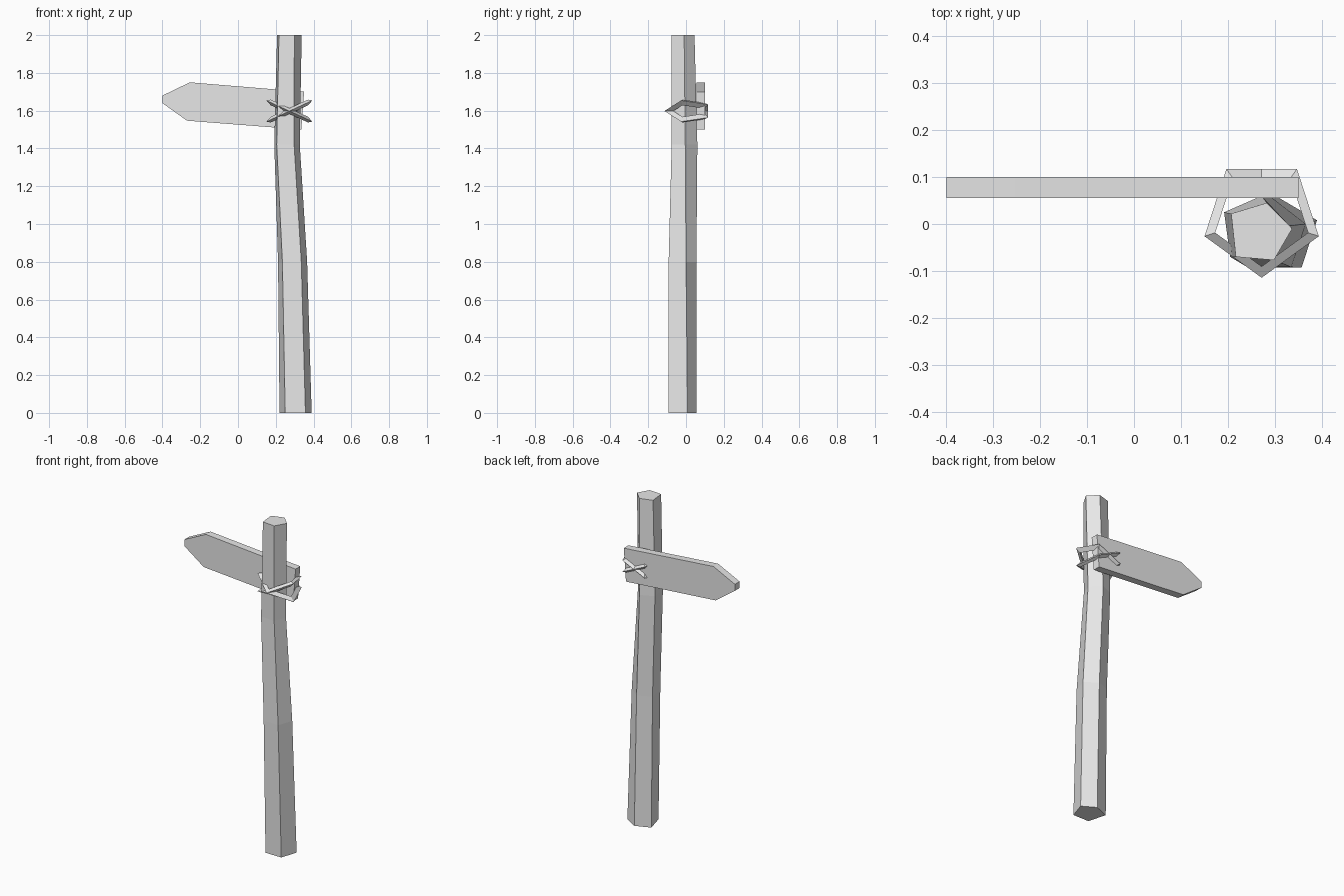
import bpy, bmesh, math

if "Cube" in bpy.data.objects:
    bpy.data.objects.remove(bpy.data.objects["Cube"])

grey = bpy.data.materials.new("plain_grey")
grey.diffuse_color = (0.8, 0.8, 0.8, 1)
grey.use_nodes = True
grey.node_tree.nodes["Principled BSDF"].inputs["Base Color"].default_value = grey.diffuse_color


def make_object(name, bm):
    bmesh.ops.recalc_face_normals(bm, faces=bm.faces[:])
    mesh = bpy.data.meshes.new(name)
    bm.to_mesh(mesh)
    bm.free()
    mesh.materials.append(grey)
    obj = bpy.data.objects.new(name, mesh)
    bpy.context.collection.objects.link(obj)
    return obj


def loft(name, sections, closed=False):
    """Skin a list of matching cross-sections, capped or joined end to end."""
    bm = bmesh.new()
    rings = [[bm.verts.new(p) for p in s] for s in sections]
    pairs = list(zip(rings, rings[1:]))
    if closed:
        pairs.append((rings[-1], rings[0]))
    else:
        bm.faces.new(rings[0])
        bm.faces.new(rings[-1])
    for a, b in pairs:
        n = len(a)
        for i in range(n):
            j = (i + 1) % n
            bm.faces.new((a[i], a[j], b[j], b[i]))
    return make_object(name, bm)


# Crooked five-sided post: height and its five corners
post = [
    (0.0, [(.22, .02), (.31, .055), (.39, .008), (.357, -.093), (.25, -.092)]),
    (0.8, [(.212, .02), (.295, .055), (.366, 0), (.335, -.092), (.235, -.088)]),
    (1.42, [(.192, .025), (.272, .06), (.327, -.004), (.297, -.076), (.205, -.07)]),
    (2.0, [(.207, .022), (.283, .045), (.337, -.01), (.298, -.077), (.217, -.07)]),
]
loft("post", [[(x, y, z) for x, y in ring] for z, ring in post])

# Pointed sign board behind the post
board = [(-.40, 1.64), (-.40, 1.68), (-.255, 1.75), (.35, 1.70),
         (.335, 1.50), (-.27, 1.547)]
loft("sign_board", [[(x, y, z) for x, z in board] for y in (.055, .10)])

# Two slanted rope loops, five segments each with a triangular section
for name, slope in (("rope_loop_a", .46), ("rope_loop_b", -.46)):
    rings = []
    for i in range(5):
        a = math.radians(-90 + 72 * i)
        rings.append([(.272 + r * math.cos(a), .0135 + r * math.sin(a),
                       1.598 + slope * r * math.cos(a) + dz)
                      for r, dz in ((.128, 0), (.104, .015), (.104, -.015))])
    loft(name, rings, closed=True)
